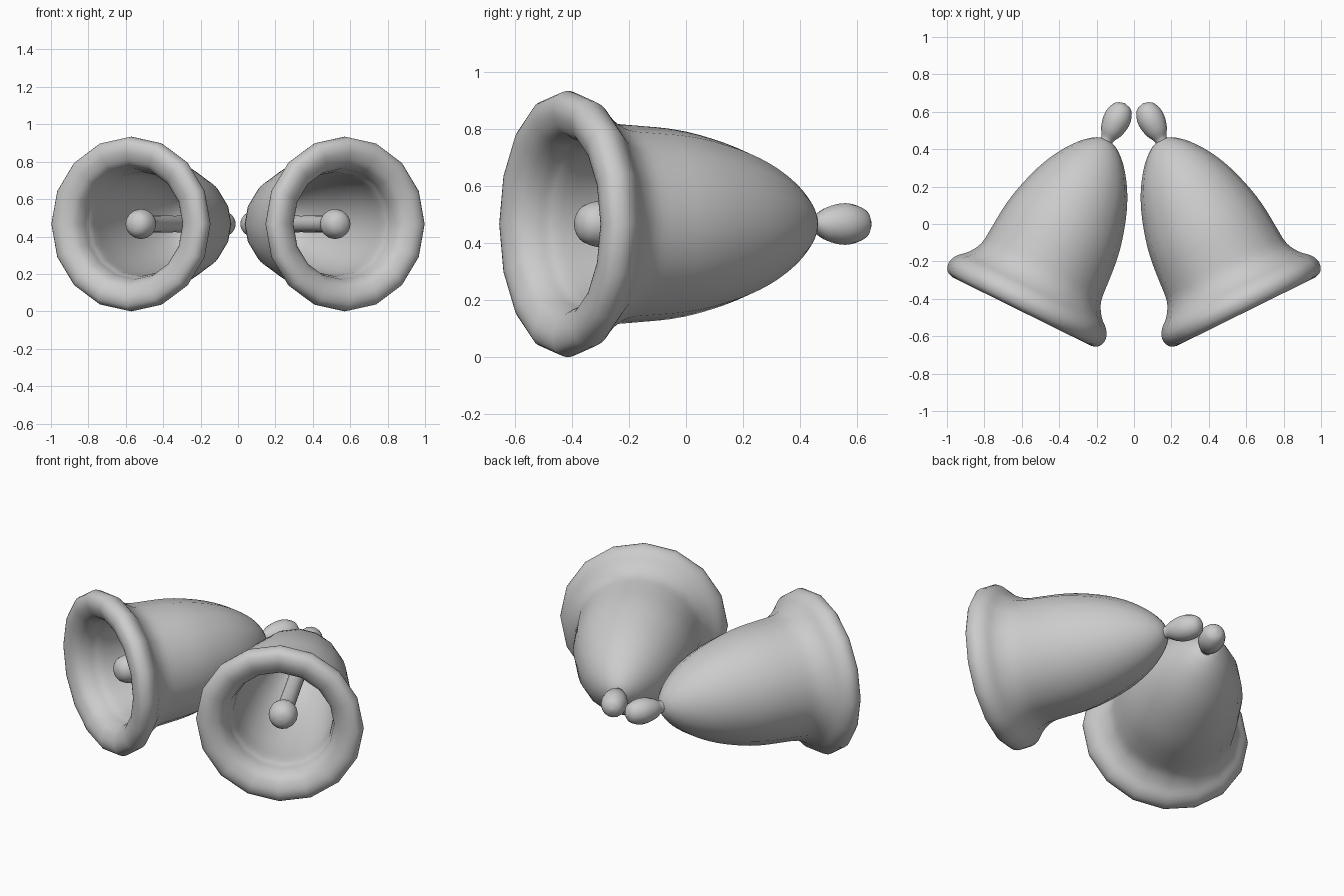
import bpy, bmesh, math
from mathutils import Vector, Matrix

if "Cube" in bpy.data.objects:
    bpy.data.objects.remove(bpy.data.objects["Cube"])

TILT = math.radians(26.3)
CENTRE = Vector((0.58, -0.43, 0.467))   # middle of the right bell's rim
SEGMENTS = 16


def smooth_profile(pts, steps=3):
    """Catmull-Rom curve through (radius, height) points."""
    out = []
    n = len(pts)
    for i in range(n - 1):
        p0, p1, p2, p3 = [Vector(pts[min(max(k, 0), n - 1)]) for k in (i - 1, i, i + 1, i + 2)]
        for s in range(steps):
            t = s / steps
            out.append(0.5 * (2 * p1 + (p2 - p0) * t + (2 * p0 - 5 * p1 + 4 * p2 - p3) * t * t
                              + (3 * p1 - p0 - 3 * p2 + p3) * t ** 3))
    out.append(Vector(pts[-1]))
    return [(max(p.x, 0.0), p.y) for p in out]


def lathe(name, pts, side):
    """Revolve a profile about the tilted bell axis; side -1 mirrors it to the left."""
    bm = bmesh.new()
    rings = []
    for r, h in smooth_profile(pts):
        if r < 1e-4:
            rings.append([bm.verts.new((0, 0, h))] * SEGMENTS)
        else:
            rings.append([bm.verts.new((r * math.cos(a), r * math.sin(a), h))
                          for a in (2 * math.pi * k / SEGMENTS for k in range(SEGMENTS))])
    for lo, hi in zip(rings, rings[1:]):
        for k in range(SEGMENTS):
            j = (k + 1) % SEGMENTS
            quad = list(dict.fromkeys((lo[k], lo[j], hi[j], hi[k])))
            if len(quad) > 2:
                bm.faces.new(quad)
    c, s = math.cos(TILT), math.sin(TILT)
    place = Matrix(((c, 0, -s, CENTRE.x), (s, 0, c, CENTRE.y), (0, -1, 0, CENTRE.z), (0, 0, 0, 1)))
    bm.transform(Matrix.Diagonal((side, 1, 1, 1)) @ place)
    bmesh.ops.recalc_face_normals(bm, faces=bm.faces)
    for f in bm.faces:
        f.smooth = True
    mesh = bpy.data.meshes.new(name)
    bm.to_mesh(mesh)
    bm.free()
    bpy.context.collection.objects.link(bpy.data.objects.new(name, mesh))


# Bell wall: outer crown, flared lip, then the hollow inside
BELL = [(0, 0.982), (0.055, 0.97), (0.13, 0.91), (0.207, 0.805), (0.267, 0.68), (0.313, 0.53),
        (0.335, 0.41), (0.345, 0.29), (0.356, 0.19), (0.395, 0.12), (0.445, 0.072),
        (0.467, 0.022), (0.452, -0.025), (0.41, -0.043), (0.365, -0.035), (0.325, -0.01),
        (0.301, 0.035), (0.292, 0.08), (0.28, 0.13), (0.275, 0.28), (0.25, 0.48),
        (0.205, 0.66), (0.13, 0.81), (0, 0.90)]
# Handle knob on the crown
KNOB = [(0, 0.93), (0.036, 0.945), (0.034, 0.985), (0.058, 1.03), (0.072, 1.085),
        (0.069, 1.135), (0.046, 1.182), (0, 1.2)]
# Clapper: rod ending in a ball
CLAPPER = [(0, 0.92), (0.042, 0.89), (0.044, 0.55), (0.046, 0.26), (0.054, 0.21),
           (0.075, 0.168), (0.08, 0.13), (0.066, 0.085), (0.038, 0.06), (0, 0.052)]

for side, label in ((1, "right"), (-1, "left")):
    lathe(label + "_bell", BELL, side)
    lathe(label + "_handle_knob", KNOB, side)
    lathe(label + "_clapper", CLAPPER, side)
